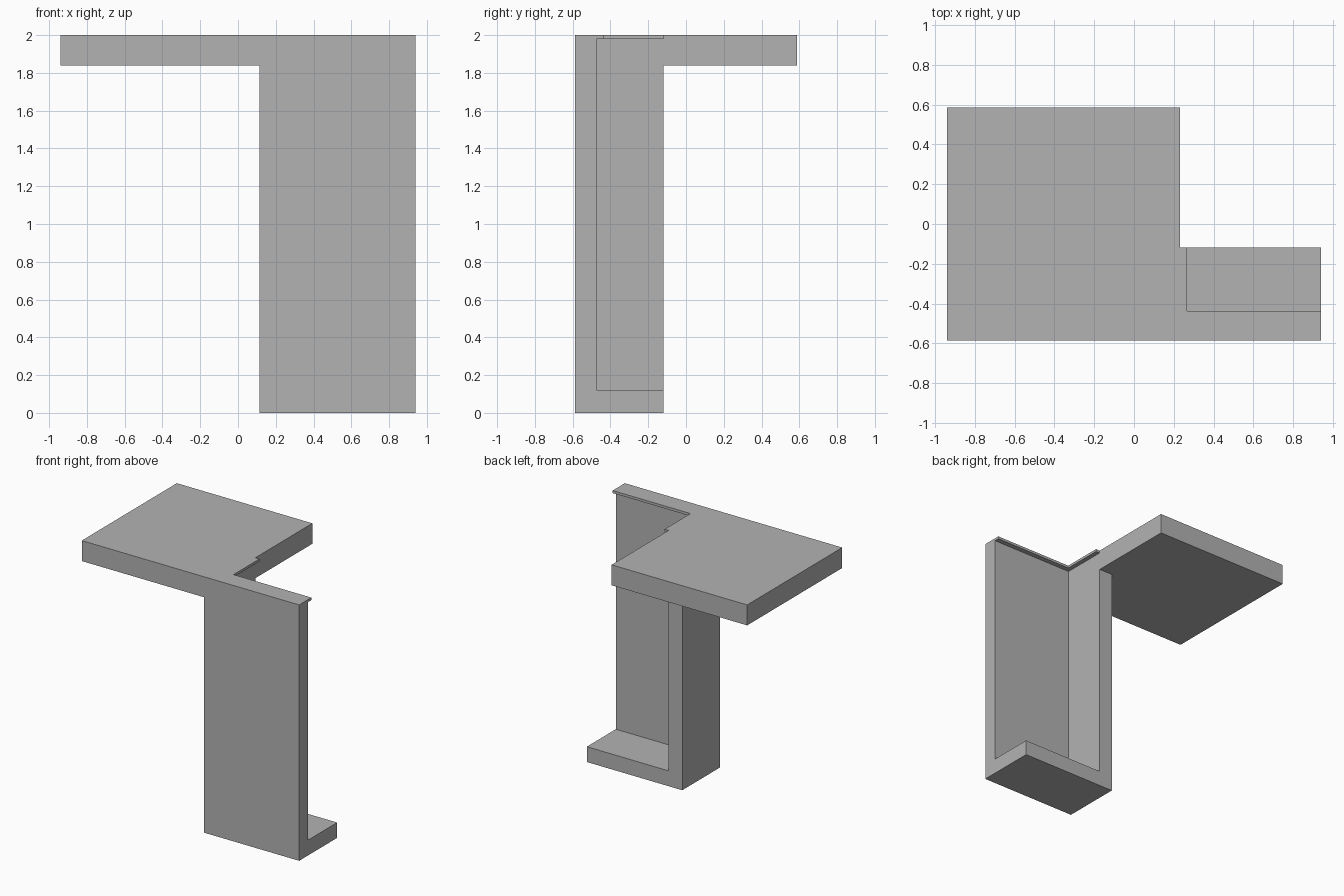
import bpy
import bmesh
import math
from mathutils import Vector

default = bpy.data.objects.get("Cube")
if default:
    bpy.data.objects.remove(default, do_unlink=True)

# Main dimensions
LEFT, RIGHT = 0.94, -0.94          # model's own sides
FRONT, BACK = -0.587, 0.587
TOP, SLAB_UNDER = 2.0, 1.84
COLUMN_X, COLUMN_BACK = 0.115, -0.118
SLAB_END = 0.232                   # also the inner face of the side wall
FAR = 3.0                          # overshoot for open-ended cuts


def box(name, low, high):
    low, high = Vector(low), Vector(high)
    bm = bmesh.new()
    bmesh.ops.create_cube(bm, size=1)
    for v in bm.verts:
        v.co = (low + high) / 2 + v.co * (high - low)
    mesh = bpy.data.meshes.new(name)
    bm.to_mesh(mesh)
    bm.free()
    obj = bpy.data.objects.new(name, mesh)
    bpy.context.collection.objects.link(obj)
    return obj


def cut(target, name, low, high):
    cutter = box(name, low, high)
    cutter.hide_render = True
    mod = target.modifiers.new(name, "BOOLEAN")
    mod.operation = "DIFFERENCE"
    mod.solver = "EXACT"
    mod.object = cutter
    bpy.context.view_layer.objects.active = target
    bpy.ops.object.modifier_apply(modifier=mod.name)
    bpy.data.objects.remove(cutter, do_unlink=True)


# One solid block, carved into a table slab on a hollow column
table = box("slab_and_column", (RIGHT, FRONT, 0), (LEFT, BACK, TOP))

# Open space below the slab, beside and behind the column
cut(table, "space_beside_column", (-FAR, -FAR, -1), (COLUMN_X, FAR, SLAB_UNDER))
cut(table, "space_behind_column", (-FAR, COLUMN_BACK, -1), (FAR, FAR, SLAB_UNDER))

# Notch where the slab stops behind the column
cut(table, "slab_notch", (SLAB_END, COLUMN_BACK, 1), (FAR, FAR, FAR))

# Column niche, open to the left and back, with a thin lip left at the top
cut(table, "niche", (SLAB_END, -0.475, 0.12), (FAR, FAR, 1.98))
cut(table, "lip_opening", (0.267, -0.437, 1.9), (FAR, FAR, FAR))

# Merge leftover coplanar faces
bm = bmesh.new()
bm.from_mesh(table.data)
bmesh.ops.remove_doubles(bm, verts=bm.verts, dist=0.0001)
bmesh.ops.dissolve_limit(bm, angle_limit=math.radians(1), verts=bm.verts, edges=bm.edges)
bm.to_mesh(table.data)
bm.free()

# Plain grey finish
grey = bpy.data.materials.new("plain_grey")
grey.use_nodes = True
color = (0.45, 0.45, 0.45, 1)
grey.diffuse_color = color
grey.node_tree.nodes["Principled BSDF"].inputs["Base Color"].default_value = color
table.data.materials.clear()
table.data.materials.append(grey)
for face in table.data.polygons:
    face.material_index = 0
